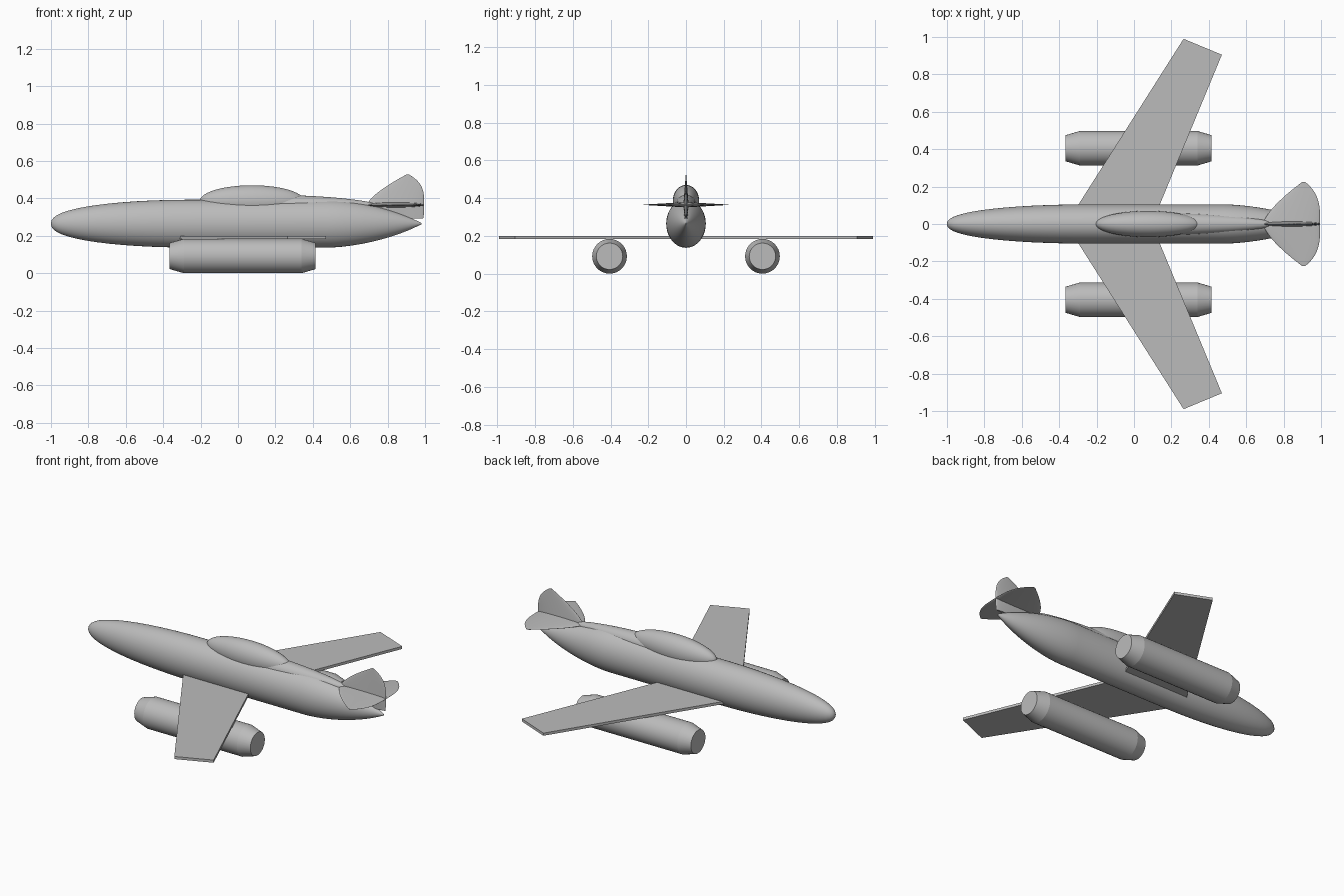
import bpy
import bmesh
from math import sin, cos, pi, radians
from mathutils import Matrix

cube = bpy.data.objects.get("Cube")
if cube:
    bpy.data.objects.remove(cube, do_unlink=True)

grey = bpy.data.materials.new("plain grey")
grey.use_nodes = True
shade = (0.5, 0.5, 0.5, 1)
grey.diffuse_color = shade
grey.node_tree.nodes["Principled BSDF"].inputs["Base Color"].default_value = shade


def finish(name, bm, smooth_angle):
    bmesh.ops.recalc_face_normals(bm, faces=bm.faces)
    mesh = bpy.data.meshes.new(name)
    bm.to_mesh(mesh)
    bm.free()
    mesh.materials.append(grey)
    obj = bpy.data.objects.new(name, mesh)
    bpy.context.collection.objects.link(obj)
    bpy.ops.object.select_all(action="DESELECT")
    obj.select_set(True)
    bpy.context.view_layer.objects.active = obj
    if smooth_angle:
        bpy.ops.object.shade_smooth_by_angle(angle=radians(smooth_angle))


def along_x(along, across, up):
    return along, across, up


# Loft of ellipses; a section is (position, centre, half width, half height)
def loft(name, sections, place=along_x, sides=40, smooth_angle=35):
    bm = bmesh.new()
    turns = [2 * pi * i / sides for i in range(sides)]
    rings = [[bm.verts.new(place(pos, wide * cos(t), mid + tall * sin(t))) for t in turns]
             for pos, mid, wide, tall in sections]
    for ring, following in zip(rings, rings[1:]):
        for i in range(sides):
            bm.faces.new((ring[i - 1], ring[i], following[i], following[i - 1]))
    bm.faces.new(rings[0])
    bm.faces.new(rings[-1])
    finish(name, bm, smooth_angle)


def steps(count):
    return [i / count for i in range(count + 1)]


# Fuselage: rounded nose, straight middle, tapering tail
def body_section(x, fullness):
    size = max(fullness, 0.03)
    return x, 0.265, 0.105 * size, 0.128 * size


nose = [body_section(0.75 * s * s - 1, (1 - (1 - s * s) ** 2) ** 0.42) for s in steps(14)]
tail = [body_section(0.48 + s / 2, (1 - s ** 1.7) ** 0.85) for s in steps(14)]
loft("fuselage", nose + tail)

# Cockpit bubble
bm = bmesh.new()
bmesh.ops.create_uvsphere(bm, u_segments=40, v_segments=24, radius=1,
                          matrix=Matrix.Rotation(pi / 2, 4, "Y"))
bmesh.ops.scale(bm, vec=(0.28, 0.07, 0.085), verts=bm.verts)
bmesh.ops.translate(bm, vec=(0.075, 0, 0.385), verts=bm.verts)
finish("canopy", bm, 35)


# Spine fading from the cockpit towards the tail
def spine_section(s):
    size = 0.06 * max(1 - s * s, 0.001) ** 0.6
    return 0.1 + 0.66 * s, 0.36, size, size


loft("spine", [spine_section(s) for s in steps(16)])


# Thin swept tail surfaces with rounded tips; q runs from root to tip
def tail_section(q, span, root):
    reach = abs(q)
    front = 0.69 + 0.21 * reach ** 1.45
    back = 0.995 - 0.08 * reach ** 3.5
    thickness = 0.013 * (1 - reach) + 0.001
    return root + span * q, (front + back) / 2, thickness, (back - front) / 2


def fin_place(along, across, up):
    return up, across, along


def tailplane_place(along, across, up):
    return up, along, 0.365 + across


loft("tail_fin", [tail_section(sin(pi / 2 * (1.3 * s - 0.3)), 0.162, 0.365) for s in steps(20)],
     place=fin_place)
loft("tailplane", [tail_section(sin(pi * (s - 0.5)), 0.225, 0) for s in steps(28)],
     place=tailplane_place)

# Flat swept wings and the engine pods slung below them
wing_outline = [(-0.363, 0), (0.265, 0.99), (0.47, 0.905), (0.095, 0)]
pod_radius = 0.092
pod_outline = [(-0.365, 0.07), (-0.29, pod_radius), (0.34, pod_radius), (0.415, 0.07)]

for side, sign in (("left", 1), ("right", -1)):
    bm = bmesh.new()
    panel = bm.faces.new([bm.verts.new((x, sign * y, 0.183)) for x, y in wing_outline])
    upper = bmesh.ops.extrude_face_region(bm, geom=[panel], use_keep_orig=True)["geom"]
    bmesh.ops.translate(bm, vec=(0, 0, 0.016),
                        verts=[v for v in upper if isinstance(v, bmesh.types.BMVert)])
    finish(side + "_wing", bm, 0)

    def pod_place(along, across, up):
        return along, sign * 0.405 + across, up

    loft(side + "_engine_pod", [(x, pod_radius, r, r) for x, r in pod_outline],
         place=pod_place, sides=32, smooth_angle=15)
